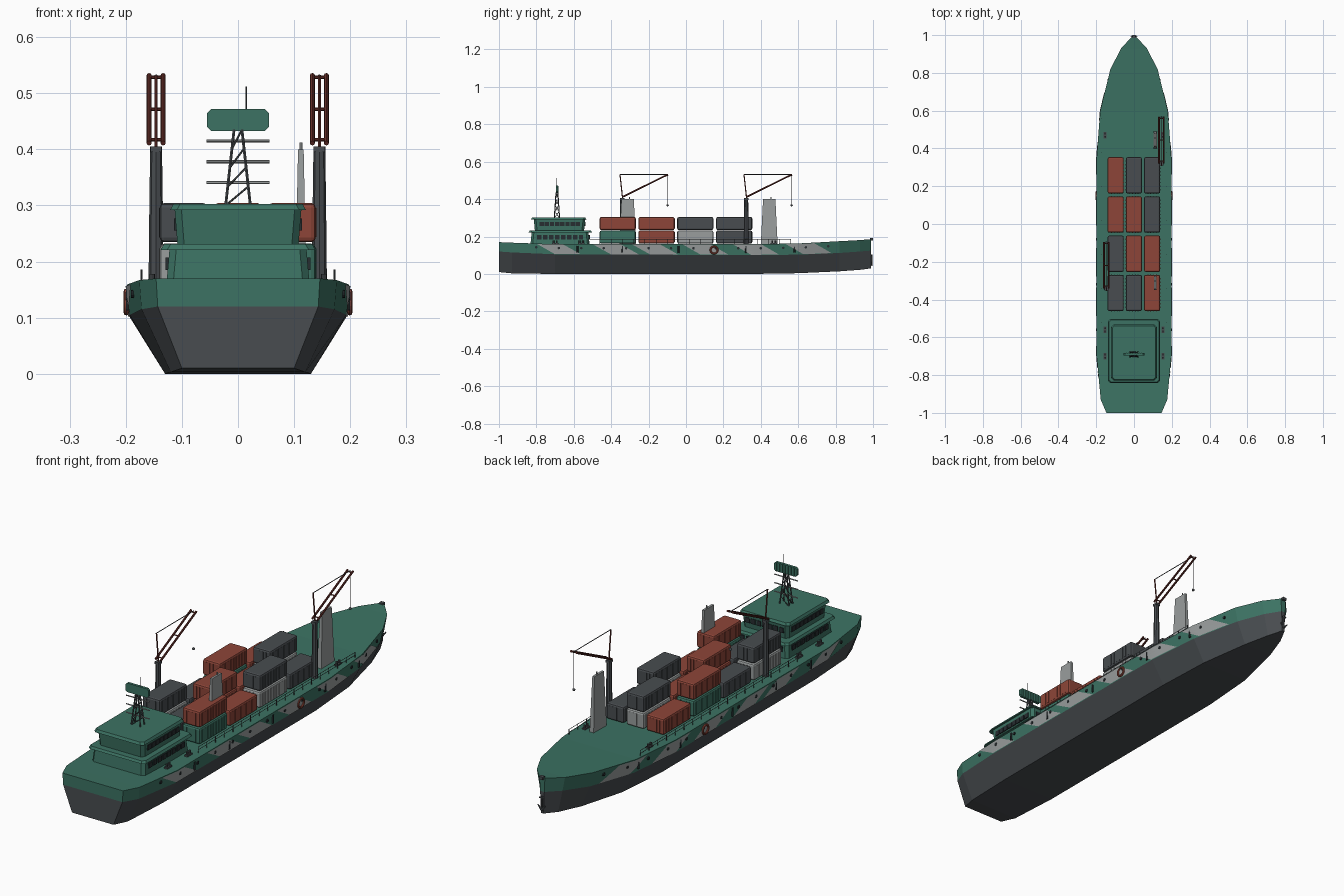
import bpy, bmesh, math
from mathutils import Vector, Matrix

if "Cube" in bpy.data.objects:
    bpy.data.objects.remove(bpy.data.objects["Cube"])


def mat(name, *c):
    m = bpy.data.materials.new(name)
    m.diffuse_color = (*c, 1)
    m.use_nodes = True
    m.node_tree.nodes["Principled BSDF"].inputs["Base Color"].default_value = m.diffuse_color
    return m


GREEN = mat("sea green", 0.045, 0.17, 0.125)
DARK = mat("dark grey", 0.065, 0.073, 0.08)
LIGHT = mat("light grey", 0.32, 0.34, 0.34)
RED = mat("rust red", 0.27, 0.06, 0.04)
MAROON = mat("maroon", 0.13, 0.028, 0.022)
GLASS = mat("dark glass", 0.02, 0.026, 0.03)


def finish(name, bm, *mats, smooth=False):
    bmesh.ops.recalc_face_normals(bm, faces=bm.faces)
    me = bpy.data.meshes.new(name)
    bm.to_mesh(me)
    bm.free()
    for m in mats:
        me.materials.append(m)
    ob = bpy.data.objects.new(name, me)
    bpy.context.collection.objects.link(ob)
    if smooth:
        me.shade_smooth()
        bpy.context.view_layer.objects.active = ob
        ob.select_set(True)
        bpy.ops.object.shade_smooth_by_angle(angle=math.radians(40))
        ob.select_set(False)
    return ob


def add_box(bm, c, s):
    m = Matrix.Translation(c) @ Matrix.Diagonal((*s, 1))
    return bmesh.ops.create_cube(bm, size=1, matrix=m)["verts"]


def add_rod(bm, a, b, r, r2=None, n=6):
    a, b = Vector(a), Vector(b)
    d = b - a
    m = Matrix.Translation((a + b) / 2) @ d.to_track_quat('Z', 'Y').to_matrix().to_4x4()
    bmesh.ops.create_cone(bm, cap_ends=True, segments=n, radius1=r,
                          radius2=r if r2 is None else r2, depth=d.length, matrix=m)


def add_prism(bm, bottom, top):
    lo, hi = [bm.verts.new(p) for p in bottom], [bm.verts.new(p) for p in top]
    bm.faces.new(lo)
    bm.faces.new(hi)
    n = len(lo)
    for i in range(n):
        bm.faces.new((lo[i], lo[(i + 1) % n], hi[(i + 1) % n], hi[i]))


# Hull stations: y, then half width and height of bottom, waterline and deck
ST = [(-1.0, .10, .010, .143, .120, .146, .170), (-.93, .12, .003, .172, .115, .176, .167),
      (-.70, .13, 0, .193, .105, .198, .159), (.35, .13, 0, .193, .101, .198, .159),
      (.60, .115, .004, .170, .103, .179, .163), (.82, .07, .014, .112, .112, .125, .175),
      (.93, .035, .022, .056, .120, .068, .181), (.99, .006, .030, .010, .125, .013, .186)]
bm = bmesh.new()
rings = []
for y, bw, bz, ww, wz, dw, dz in ST:
    half = [(bw, bz), (ww, wz), (dw, dz)]
    pts = half + [(-x, z) for x, z in reversed(half)]
    rings.append([bm.verts.new((x, y, z)) for x, z in pts])
for a, b in zip(rings, rings[1:]):
    for i in range(6):
        f = bm.faces.new((a[i], a[(i + 1) % 6], b[(i + 1) % 6], b[i]))
        f.material_index = 1 if i in (0, 4, 5) else 0
for r in (rings[0], rings[-1]):
    bm.faces.new((r[0], r[1], r[4], r[5])).material_index = 1
    bm.faces.new((r[1], r[2], r[3], r[4]))
finish("hull", bm, GREEN, DARK)


def side(y, t, off=0.0):
    """Point on the upper hull side: t=0 waterline, t=1 deck edge."""
    for a, b in zip(ST, ST[1:]):
        if y <= b[0]:
            break
    k = (y - a[0]) / (b[0] - a[0])
    ww, wz, dw, dz = [a[i] + (b[i] - a[i]) * k for i in range(3, 7)]
    return Vector((ww + (dw - ww) * t + off, y, wz + (dz - wz) * t))


# Slanted camouflage plates on both sides
bm = bmesh.new()
for y0, w in ((-.80, .14), (-.50, .15), (-.29, .15), (-.02, .15), (.25, .15), (.53, .15)):
    for sx in (1, -1):
        grid = []
        for i in range(9):
            col = []
            for j in range(5):
                t = .02 + .93 * j / 4
                p = side(y0 + w * i / 8 + .10 * (1 - t), t, .0025)
                p.x *= sx
                col.append(bm.verts.new(p))
            grid.append(col)
        for a, b in zip(grid, grid[1:]):
            for j in range(4):
                bm.faces.new((a[j], b[j], b[j + 1], a[j + 1]))
finish("camouflage_plates", bm, LIGHT)

# Portholes and small fenders along the sides
bm = bmesh.new()
for sx in (1, -1):
    for i in range(14):
        p = side(-.80 + .12 * i, .62)
        add_rod(bm, ((p.x - .003) * sx, p.y, p.z), ((p.x + .004) * sx, p.y, p.z), .007, n=10)
    for y in (-.58, -.34, -.04, .32, .58):
        p = side(y, .5)
        add_rod(bm, (p.x * sx, y, p.z - .018), (p.x * sx, y, p.z + .018), .005)
finish("portholes_and_fenders", bm, GLASS)

# Lifebuoys
for sx, nm in ((1, "right"), (-1, "left")):
    bpy.ops.mesh.primitive_torus_add(location=(.199 * sx, .15, .128), rotation=(0, math.pi / 2, 0),
                                     major_radius=.019, minor_radius=.005,
                                     major_segments=20, minor_segments=8)
    ob = bpy.context.object
    ob.name = "lifebuoy_" + nm
    ob.data.materials.append(RED)

# Anchor on the stem
bm = bmesh.new()
add_rod(bm, (0, .993, .045), (0, .993, .105), .004)
add_rod(bm, (-.012, .993, .098), (.012, .993, .098), .003)
for sx in (1, -1):
    add_rod(bm, (0, .994, .046), (.018 * sx, .994, .066), .005, .002)
add_box(bm, (0, .992, .186), (.018, .016, .012))
finish("bow_anchor", bm, DARK)

# Railings
bm = bmesh.new()
for sx in (1, -1):
    x = .172 * sx
    for i in range(19):
        y = -.52 + i * .06
        add_rod(bm, (x, y, .158), (x, y, .186), .0015, n=5)
    for z in (.173, .185):
        add_rod(bm, (x, -.52, z), (x, .56, z), .0011, n=5)
finish("railings", bm, DARK)

# Mooring bollards
bm = bmesh.new()
for sx in (1, -1):
    for y in (-.70, -.56, .47):
        add_box(bm, (.153 * sx, y, .162), (.016, .034, .008))
        for d in (-.009, .009):
            add_rod(bm, (.153 * sx, y + d, .16), (.153 * sx, y + d, .178), .005, n=8)
finish("bollards", bm, DARK)


# Containers: bevelled box, ribbed sides and door bars
def container(name, x, y, z, m):
    bm = bmesh.new()
    add_box(bm, (x, y, z), (.085, .192, .070))
    bmesh.ops.bevel(bm, geom=bm.edges[:], offset=.008, segments=2, affect='EDGES', profile=.5)
    for sx in (1, -1):
        for i in range(9):
            add_box(bm, (x + .0425 * sx, y - .076 + .019 * i, z), (.003, .007, .052))
        for dx in (-.022, -.008, .008, .022):
            add_box(bm, (x + dx, y + .096 * sx, z), (.004, .003, .052))
    finish(name, bm, m)


COL = {"r": RED, "d": DARK, "l": LIGHT, "g": GREEN}
for tier, rows in enumerate((("ldg", "drr", "grl", "rld"), ("d-r", "-r-", "r-d", "-d-"))):
    for r, row in enumerate(rows):
        for c, k in enumerate(row):
            if k != "-":
                container(f"container_{tier}_{r}_{c}", -.097 + .0965 * c, -.365 + .2075 * r,
                          .197 + .0725 * tier, COL[k])


# Bridge decks with chamfered plan
def plan(hx, y0, y1, ch, z):
    return [(-hx, y0 + ch, z), (-hx + ch, y0, z), (hx - ch, y0, z), (hx, y0 + ch, z),
            (hx, y1 - ch, z), (hx - ch, y1, z), (-hx + ch, y1, z), (-hx, y1 - ch, z)]


bm = bmesh.new()
add_prism(bm, plan(.128, -.832, -.515, .012, .155), plan(.122, -.825, -.522, .012, .223))
add_prism(bm, plan(.138, -.842, -.502, .012, .221), plan(.132, -.836, -.508, .012, .231))
add_prism(bm, plan(.108, -.808, -.545, .012, .231), plan(.113, -.814, -.538, .012, .294))
add_prism(bm, plan(.121, -.828, -.533, .012, .292), plan(.115, -.822, -.539, .012, .303))
finish("bridge", bm, GREEN)

# Windows on the sides and forward face of both bridge decks
bm = bmesh.new()
for hx, y0, y1, yf, z in ((.125, -.80, -.545, -.5185, .196), (.1105, -.785, -.565, -.5415, .266)):
    for sx in (1, -1):
        for i in range(8):
            y = y0 + (y1 - y0) * (i + .5) / 8
            add_box(bm, (hx * sx, y, z), (.008, .023, .022))
    for i in range(7):
        add_box(bm, (hx * .86 * (i - 3) / 3.5, yf, z), (.021, .008, .022))
finish("bridge_windows", bm, GLASS)

# Radar mast lattice
bm = bmesh.new()
Y = -.69


def leg(sx, sy, t):
    return (sx * (.022 - .015 * t), Y + sy * (.014 - .009 * t), .30 + .135 * t)


for sy in (1, -1):
    for sx in (1, -1):
        add_rod(bm, leg(sx, sy, 0), leg(sx, sy, 1), .0028)
    for i in range(4):
        s = 1 if i % 2 else -1
        add_rod(bm, leg(-1, sy, i / 4), leg(1, sy, (i + 1) / 4), .0018)
        add_rod(bm, leg(s, -sy, i / 4), leg(s, sy, (i + 1) / 4), .0018)
add_rod(bm, (.015, Y, .465), (.015, Y, .512), .0014)
finish("radar_mast", bm, DARK)
bm = bmesh.new()
for z in (.341, .378, .415):
    add_rod(bm, (-.056, Y, z), (.056, Y, z), .0028)
finish("mast_crossbars", bm, LIGHT)

# Radar panel with clipped corners and ribs
bm = bmesh.new()
prof = [(-.055, .440), (-.048, .433), (.048, .433), (.055, .440),
        (.055, .465), (.048, .472), (-.048, .472), (-.055, .465)]
add_prism(bm, [(x, Y - .006, z) for x, z in prof], [(x, Y + .006, z) for x, z in prof])
for i in range(7):
    add_box(bm, (-.042 + .014 * i, Y + .007, .4525), (.003, .004, .034))
finish("radar_panel", bm, GREEN)

# Light grey tapered vent towers
for nm, y in (("fore", .445), ("aft", -.312)):
    bm = bmesh.new()
    add_prism(bm, [(.112 + a * .010, y + b * .045, .157) for a, b in ((-1, -1), (1, -1), (1, 1), (-1, 1))],
              [(.112 + a * .005, y + b * .033, .40) for a, b in ((-1, -1), (1, -1), (1, 1), (-1, 1))])
    add_rod(bm, (.112, y + .01, .395), (.112, y + .01, .412), .003)
    finish("vent_tower_" + nm, bm, LIGHT)

# Deck cranes
for nm, x, y in (("right", .145, .322), ("left", -.146, -.341)):
    bm = bmesh.new()
    r = .5 ** .5
    add_rod(bm, (x, y, .156), (x, y, .30), .0135, .012, n=8)
    add_rod(bm, (x, y, .30), (x, y, .405), .012, .0105, n=8)
    add_box(bm, (x, y, .400), (.020, .022, .010))
    tip, head = (x, y + .243, .532), (x, y - .012, .532)
    add_rod(bm, head, tip, .0018)
    add_rod(bm, tip, (x, y + .243, .372), .0009, n=5)
    bmesh.ops.create_icosphere(bm, subdivisions=2, radius=.006,
                               matrix=Matrix.Translation((x, y + .243, .367)))
    finish("crane_column_" + nm, bm, DARK, smooth=True)
    bm = bmesh.new()
    for d in (-.0125, .0125):
        add_rod(bm, (x + d, y, .411), (x + d, y + .245, .532), .0045, n=8)
    for t in (.05, .5, .97):
        p = (y + .245 * t, .411 + .121 * t)
        add_rod(bm, (x - .0125, *p), (x + .0125, *p), .003)
    add_rod(bm, (x, y + .002, .403), head, .003)
    finish("crane_jib_" + nm, bm, MAROON, smooth=True)
